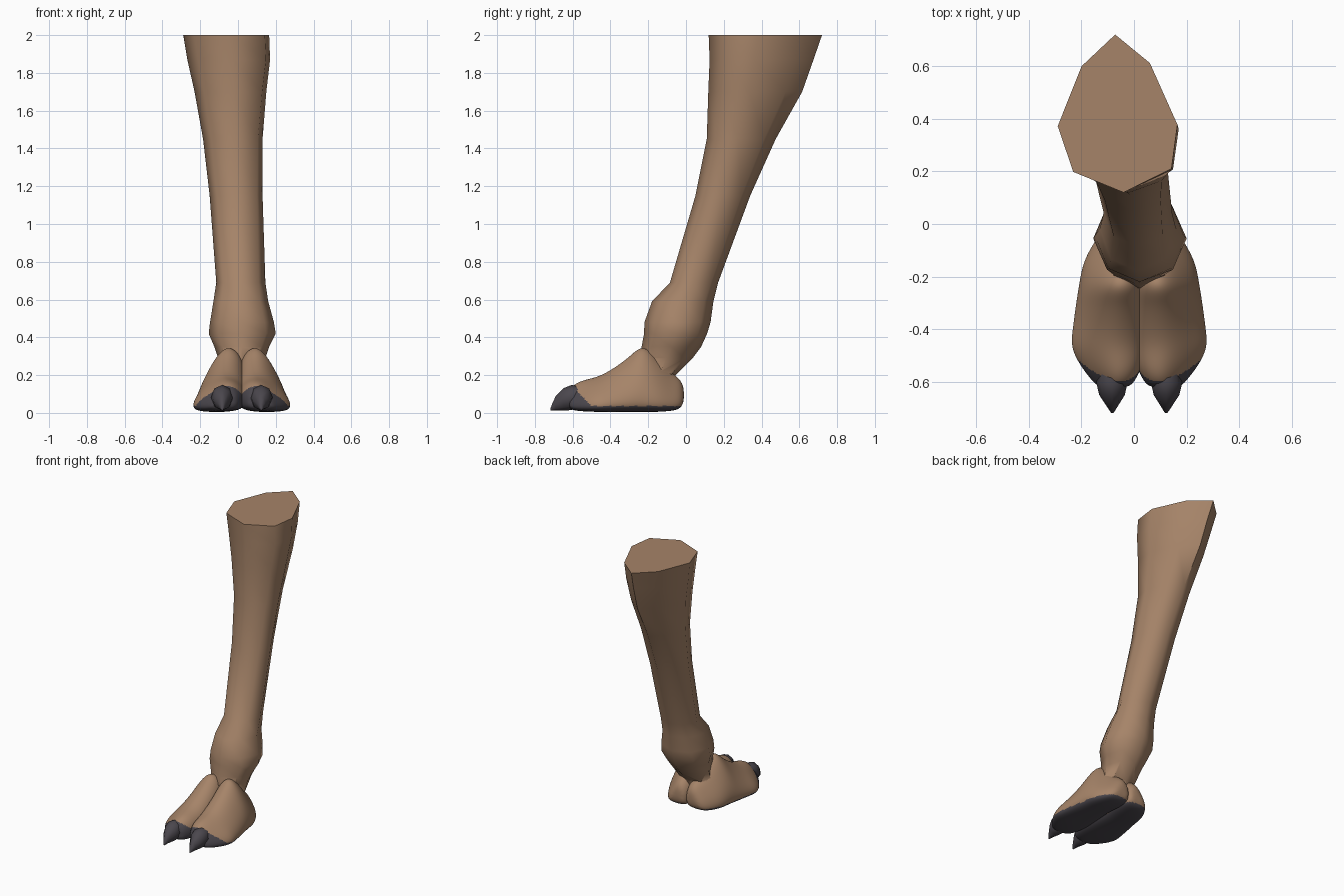
import bpy, bmesh, math
from mathutils import Vector

if "Cube" in bpy.data.objects:
    bpy.data.objects.remove(bpy.data.objects["Cube"])


def material(name, rgb):
    m = bpy.data.materials.new(name)
    m.diffuse_color = (*rgb, 1)
    m.use_nodes = True
    m.node_tree.nodes["Principled BSDF"].inputs["Base Color"].default_value = m.diffuse_color
    return m


HIDE = material("tan hide", (0.38, 0.23, 0.14))
HORN = material("dark horn", (0.07, 0.063, 0.075))
MID = 0.02  # x of the cleft between the two toes


def loft(name, rings, mats):
    """Skin a list of equal-length point rings and cap both ends."""
    bm = bmesh.new()
    rows = [[bm.verts.new(p) for p in ring] for ring in rings]
    n = len(rows[0])
    for a, b in zip(rows, rows[1:]):
        for i in range(n):
            j = (i + 1) % n
            bm.faces.new((a[i], a[j], b[j], b[i]))
    bm.faces.new(rows[0])
    bm.faces.new(rows[-1])
    bmesh.ops.recalc_face_normals(bm, faces=bm.faces)
    me = bpy.data.meshes.new(name)
    bm.to_mesh(me)
    bm.free()
    for m in mats:
        me.materials.append(m)
    ob = bpy.data.objects.new(name, me)
    bpy.context.collection.objects.link(ob)
    return ob


def bake(ob):
    """Apply all modifiers."""
    dg = bpy.context.evaluated_depsgraph_get()
    dg.update()
    me = bpy.data.meshes.new_from_object(ob.evaluated_get(dg))
    ob.modifiers.clear()
    ob.data = me


def smooth(ob, angle):
    bpy.ops.object.select_all(action='DESELECT')
    ob.select_set(True)
    bpy.context.view_layer.objects.active = ob
    bpy.ops.object.shade_smooth_by_angle(angle=math.radians(angle))


# Leg: eight-sided rings, egg-shaped at the cut, round at the fetlock
EGG = [(1, .43), (.77, .82), (.48, 1), (.2, .8), (0, .42), (.13, .13), (.55, 0), (.95, .15)]
ROUND = [(.5 + .5 * math.cos(i * math.pi / 4), .5 + .5 * math.sin(i * math.pi / 4)) for i in range(8)]
LEG = [  # z, x min, x max, y min, y max
    (2.0, -.29, .165, .12, .72), (1.87, -.268, .17, .125, .675),
    (1.7, -.23, .15, .118, .615), (1.45, -.185, .13, .11, .475),
    (1.15, -.15, .13, .05, .34), (.69, -.115, .145, -.085, .17),
    (.59, -.13, .16, -.18, .145), (.48, -.148, .19, -.22, .13),
    (.42, -.155, .2, -.222, .112), (.35, -.125, .165, -.235, .08),
    (.29, -.105, .145, -.245, .035), (.2, -.1, .14, -.22, -.055),
    (.1, -.08, .12, -.2, -.09)]
rings = []
for z, x0, x1, y0, y1 in LEG:
    t = min(1, max(0, (z - .6) / 1.2))
    ring = []
    for e, r in zip(EGG, ROUND):
        u, v = Vector(r).lerp(Vector(e), t)
        ring.append((x0 + u * (x1 - x0), y0 + v * (y1 - y0), z))
    rings.append(ring)
leg = loft("leg_and_foot", rings, [HIDE, HORN])

# Toes: flat-soled sections running from heel to tip
SECTION = [(.12, 0), (.85, -.01), (1.02, .1), (.97, .36), (.78, .66), (.57, .92),
           (.36, 1.03), (.13, .92), (-.02, .62), (-.02, .2)]
TOE = [  # y, inner x, outer x, bottom z, top z
    (-.01, .045, .12, .06, .13), (-.03, .02, .165, .02, .18),
    (-.08, .005, .2, .01, .215), (-.15, 0, .237, .005, .29),
    (-.23, 0, .25, .005, .37), (-.3, 0, .262, .005, .295),
    (-.4, 0, .275, .005, .225), (-.47, .003, .283, .005, .19),
    (-.54, .012, .245, .008, .175), (-.59, .035, .205, .012, .155),
    (-.625, .06, .175, .025, .115)]


def side_rings(rows, section, sign):
    """Sections across x and z, mirrored about the cleft when sign is -1."""
    return [[(MID + sign * (a + u * (b - a) - MID), y, c + v * (d - c))
             for u, v in section] for y, a, b, c, d in rows]


toes = []
for side, sign in (("right", 1), ("left", -1)):
    toe = loft(side + "_toe", side_rings(TOE, SECTION, sign), [HIDE, HORN])
    toe.modifiers.new("round", 'SUBSURF').levels = 3
    bake(toe)
    toes.append(toe)

# Weld the toes to the leg
for toe in toes:
    mod = leg.modifiers.new("weld", 'BOOLEAN')
    mod.operation = 'UNION'
    mod.solver = 'EXACT'
    mod.object = toe
bake(leg)
for toe in toes:
    bpy.data.objects.remove(toe)

# Horny sole and toe front by height, rising toward the tip
for p in leg.data.polygons:
    c = p.center
    p.material_index = int(c.z < .036 + max(0, -c.y - .5) * 1.05)
smooth(leg, 60)

# Claws: tapering and hooked downward
CLAW = [  # y, inner x, outer x, bottom z, top z
    (-.56, .075, .175, .03, .14), (-.605, .065, .183, .015, .148),
    (-.65, .075, .172, .012, .13), (-.69, .1, .146, .012, .088),
    (-.708, .111, .134, .012, .05), (-.718, .118, .127, .013, .022)]
for side, sign in (("right", 1), ("left", -1)):
    smooth(loft(side + "_claw", side_rings(CLAW, ROUND, sign), [HORN]), 60)
